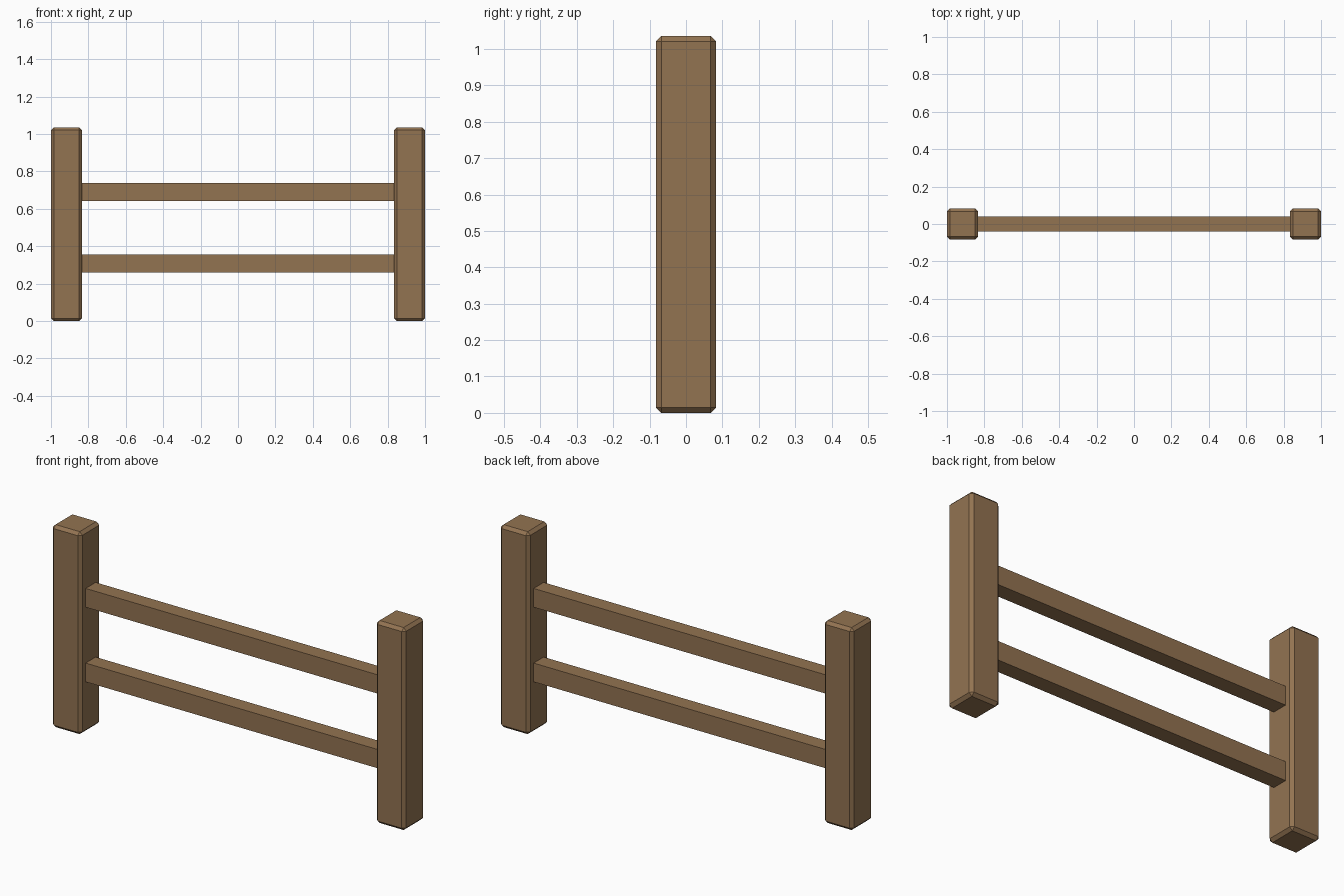
import bpy

if "Cube" in bpy.data.objects:
    bpy.data.objects.remove(bpy.data.objects["Cube"])

wood = bpy.data.materials.new("brown_wood")
wood.diffuse_color = (0.29, 0.172, 0.083, 1)
wood.use_nodes = True
wood.node_tree.nodes["Principled BSDF"].inputs["Base Color"].default_value = wood.diffuse_color


def box(name, centre, size, bevel=0):
    bpy.ops.mesh.primitive_cube_add(size=1, location=centre)
    ob = bpy.context.object
    ob.name = name
    ob.scale = size
    bpy.ops.object.transform_apply(location=False, rotation=False, scale=True)
    ob.data.materials.append(wood)
    if bevel:
        mod = ob.modifiers.new("chamfer", 'BEVEL')
        mod.width = bevel
        mod.segments = 1
    return ob


# Chamfered square posts at each end
post_w, post_h = 0.166, 1.036
for side, sign in (("left", -1), ("right", 1)):
    box(side + "_post", (sign * (1 - post_w / 2), 0, post_h / 2),
        (post_w, post_w, post_h), 0.015)

# Horizontal rails, ends let slightly into the posts
for name, z in (("lower_rail", 0.309), ("upper_rail", 0.691)):
    box(name, (0, 0, z), (1.68, 0.081, 0.096))
